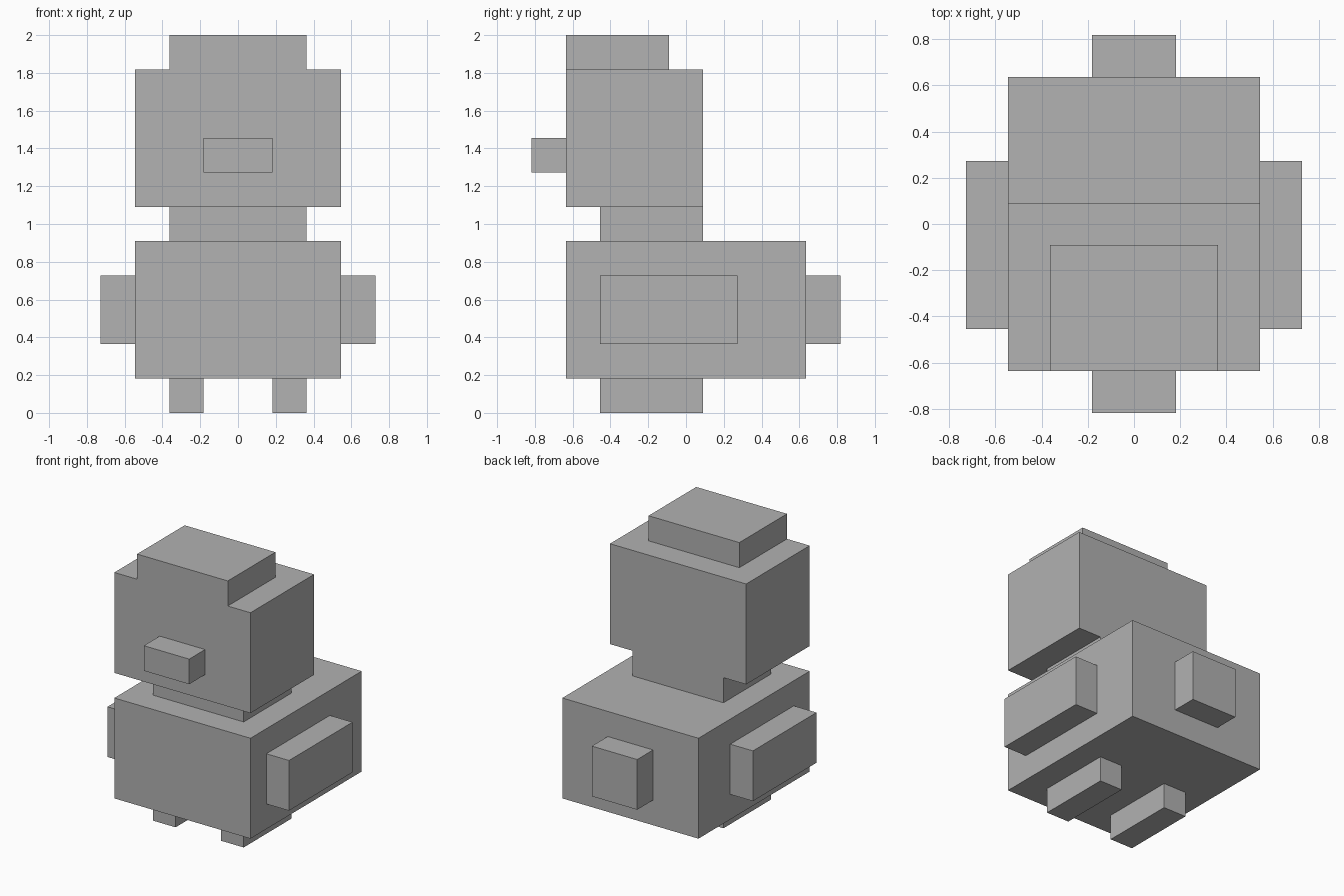
import bpy
import bmesh
from mathutils import Matrix, Vector

default_cube = bpy.data.objects.get("Cube")
if default_cube:
    bpy.data.objects.remove(default_cube, do_unlink=True)

# Everything sits on a grid of eleven units of height
UNIT = 2 / 11

grey = bpy.data.materials.new("grey")
grey.use_nodes = True
colour = (0.445, 0.445, 0.445, 1)
grey.diffuse_color = colour
grey.node_tree.nodes["Principled BSDF"].inputs["Base Color"].default_value = colour


def block(name, x, y, z):
    """Add a flat-faced box from (low, high) ranges in grid units."""
    low, high = (Vector(corner) * UNIT for corner in zip(x, y, z))
    bm = bmesh.new()
    matrix = Matrix.Translation((low + high) / 2) @ Matrix.Diagonal((high - low).to_4d())
    matrix[3][3] = 1
    bmesh.ops.create_cube(bm, size=1, matrix=matrix)
    mesh = bpy.data.meshes.new(name)
    bm.to_mesh(mesh)
    bm.free()
    mesh.materials.append(grey)
    obj = bpy.data.objects.new(name, mesh)
    bpy.context.collection.objects.link(obj)
    return obj


def block_pair(name, x, y, z):
    """Add a box on the left (+x) and its mirror on the right."""
    block("left_" + name, x, y, z)
    block("right_" + name, (-x[1], -x[0]), y, z)


# Feet, body, wings and tail
block_pair("foot", (1, 2), (-2.5, 0.5), (0, 1))
block("body", (-3, 3), (-3.5, 3.5), (1, 5))
block_pair("wing", (3, 4), (-2.5, 1.5), (2, 4))
block("tail", (-1, 1), (3.5, 4.5), (2, 4))

# Neck, head, beak and crest
block("neck", (-2, 2), (-2.5, 0.5), (5, 6))
block("head", (-3, 3), (-3.5, 0.5), (6, 10))
block("beak", (-1, 1), (-4.5, -3.5), (7, 8))
block("crest", (-2, 2), (-3.5, -0.5), (10, 11))
